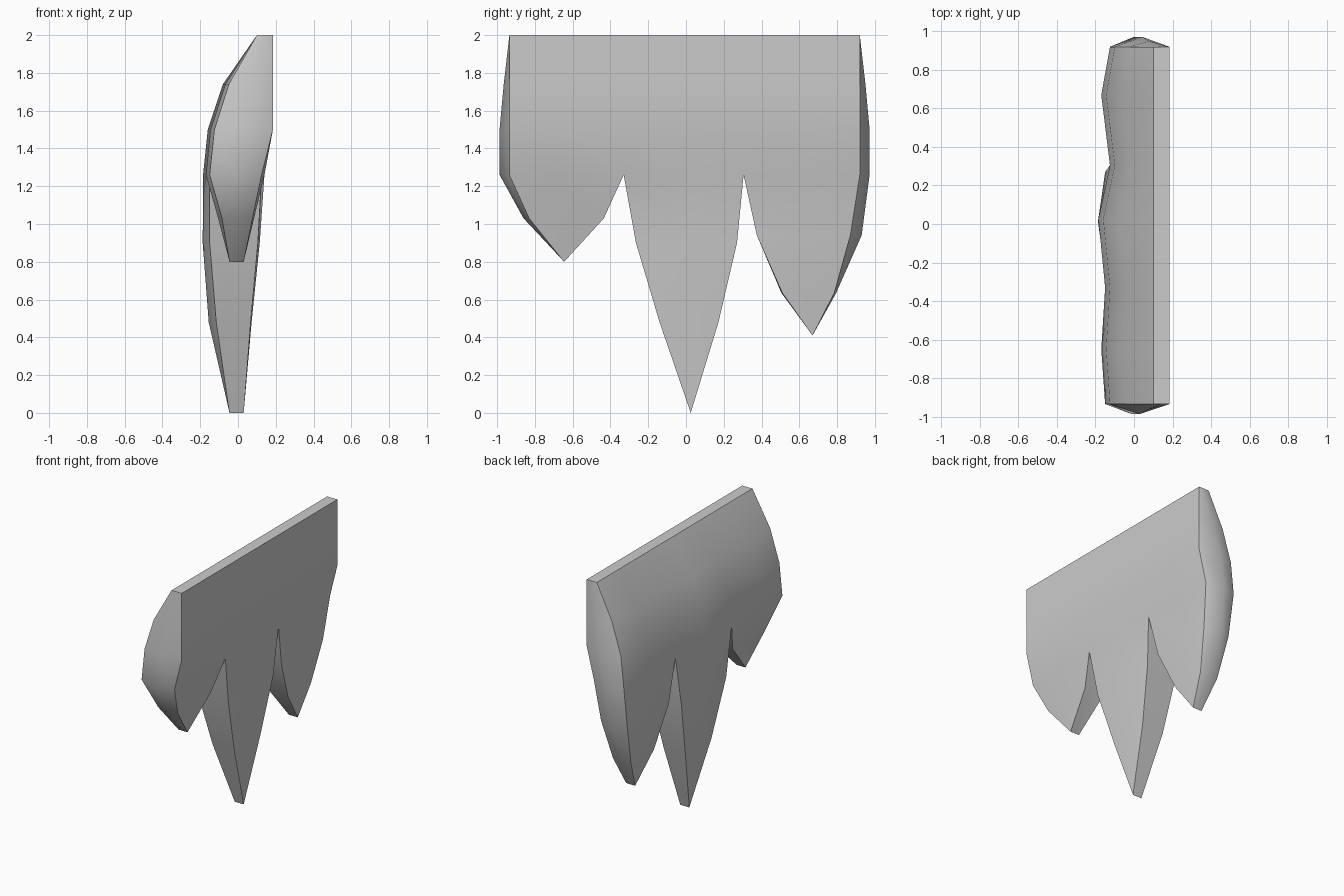
import bpy, bmesh, math

if "Cube" in bpy.data.objects:
    bpy.data.objects.remove(bpy.data.objects["Cube"])

bm = bmesh.new()

# slab: seven columns across y, with the depth of the wavy back at each
COLS = [-0.935, -0.65, -0.33, 0.025, 0.305, 0.67, 0.92]
WAVE = [0.035, 0.015, 0.035, 0.0, 0.06, 0.015, 0.06]
# z, front x (edge, centre), back x, wave amount, end bulge
SLAB = [(2.0, 0.185, 0.185, 0.10, 0, 0.0), (1.74, 0.185, 0.185, -0.08, 0.9, 0.03),
        (1.5, 0.185, 0.185, -0.16, 1, 0.052), (1.26, 0.125, 0.14, -0.185, 1, 0.052)]


def ring(z, ys, fronts, backs, bulge_l, bulge_r):
    """Eight-sided section: front L C R, side ridge, back R C L, side ridge."""
    pts = [(fronts[i], ys[i]) for i in range(3)]
    pts.append(((fronts[2] + backs[2]) / 2, ys[2] + bulge_r))
    pts += [(backs[i], ys[i]) for i in (2, 1, 0)]
    pts.append(((fronts[0] + backs[0]) / 2, ys[0] - bulge_l))
    return [bm.verts.new((x, y, z)) for x, y in pts]


def icicle(index, tip, lower):
    """Slab segment plus the spike hanging from it; tip = (y, z)."""
    c = index * 2
    outer_l, outer_r = index == 0, index == 2
    rings = []
    for z, fe, fc, back, amount, bulge in SLAB:
        rings.append(ring(z, COLS[c:c + 3], (fe, fc, fe),
                          [back + WAVE[c + i] * amount for i in range(3)],
                          bulge * outer_l, bulge * outer_r))
    for z, yl, yr, fe, fc, be, bc, bl, br in lower:
        rings.append(ring(z, (yl, (yl + yr) / 2 * 0.5 + tip[0] * 0.5, yr),
                          (fe, fc, fe), (be, bc, be), bl, br))
    rings.append(ring(tip[1], [tip[0]] * 3, [0.03] * 3, [-0.045] * 3, 0, 0))
    for row, (a, b) in enumerate(zip(rings, rings[1:])):
        for i in range(8):
            inner = (i in (2, 3) and not outer_r) or (i in (6, 7) and not outer_l)
            if row < 3 and inner:
                continue          # segments join here
            j = (i + 1) % 8
            bm.faces.new((a[i], b[i], b[j], a[j]))
    bm.faces.new(rings[0])


# spike rows: z, y left, y right, front edge/centre, back edge/centre, bulges
icicle(0, (-0.645, 0.80), [(1.03, -0.83, -0.435, 0.077, 0.085, -0.085, -0.105, 0.03, -0.005)])
icicle(1, (0.025, 0.0), [(0.9, -0.265, 0.27, 0.105, 0.115, -0.15, -0.187, 0, 0),
                         (0.48, -0.14, 0.172, 0.067, 0.072, -0.115, -0.155, 0, 0)])
icicle(2, (0.67, 0.41), [(0.94, 0.375, 0.87, 0.10, 0.11, -0.12, -0.16, 0, 0.06),
                         (0.635, 0.51, 0.785, 0.06, 0.065, -0.09, -0.11, 0.005, 0.01)])

bmesh.ops.remove_doubles(bm, verts=bm.verts, dist=0.0005)
bmesh.ops.dissolve_degenerate(bm, edges=bm.edges, dist=0.0005)
bmesh.ops.recalc_face_normals(bm, faces=bm.faces)

mesh = bpy.data.meshes.new("icicle_cluster")
bm.to_mesh(mesh)
bm.free()
obj = bpy.data.objects.new("icicle_cluster", mesh)
bpy.context.collection.objects.link(obj)
bpy.context.view_layer.objects.active = obj
obj.select_set(True)
bpy.ops.object.shade_smooth_by_angle(angle=math.radians(50))
